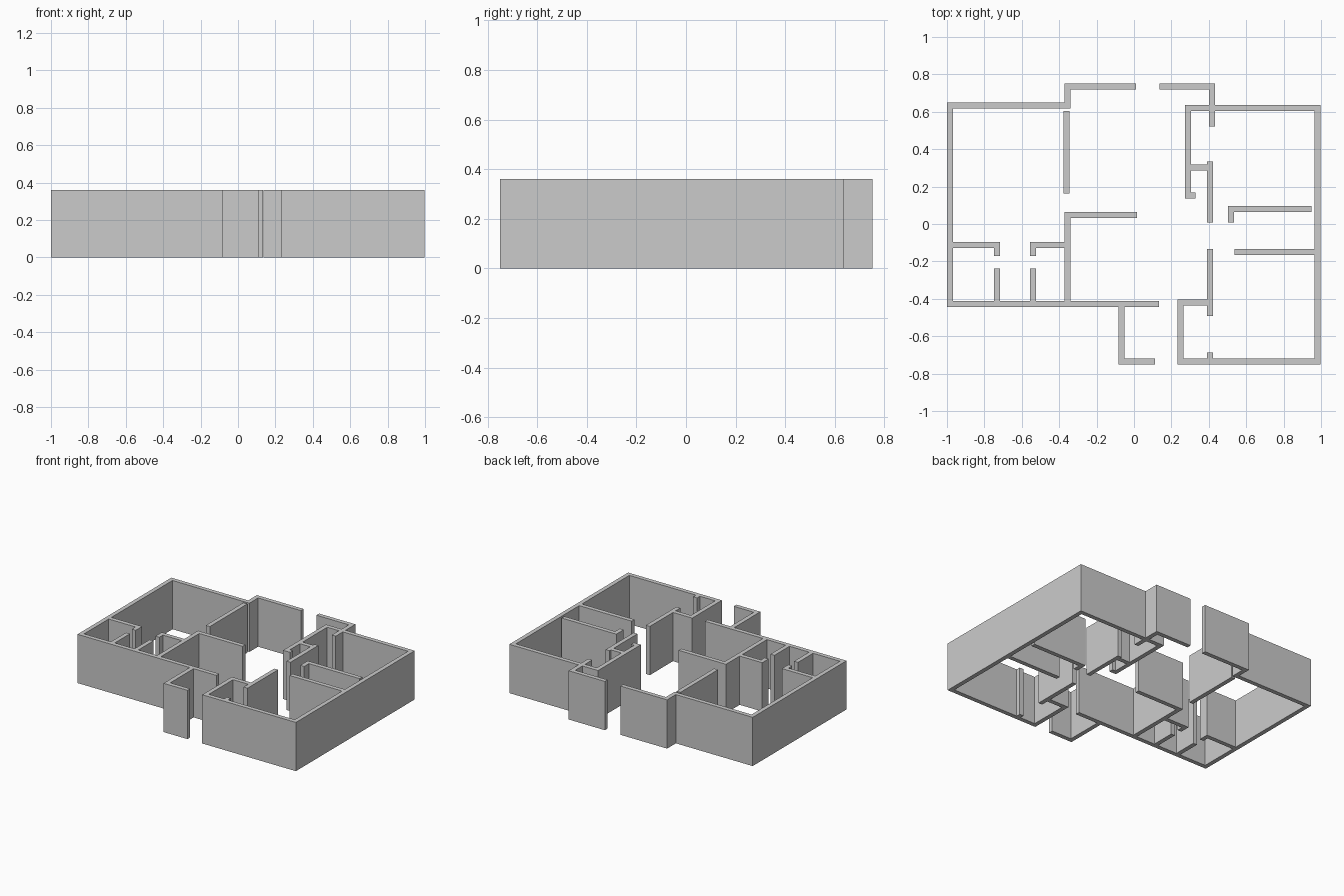
import bpy, bmesh
from mathutils import Vector

if "Cube" in bpy.data.objects:
    bpy.data.objects.remove(bpy.data.objects["Cube"])

HEIGHT, HALF = 0.36, 0.016   # wall height and half thickness


def wall(name, *points):
    """Extrude a mitred wall of constant thickness along a centre line."""
    pts = [Vector(p) for p in points]
    dirs = [(b - a).normalized() for a, b in zip(pts, pts[1:])]
    bm = bmesh.new()
    rings = []
    for i, p in enumerate(pts):
        n0 = dirs[max(i - 1, 0)].orthogonal()
        n1 = dirs[min(i, len(dirs) - 1)].orthogonal()
        off = (n0 + n1) / (1 + n0.dot(n1)) * HALF
        rings.append([bm.verts.new((*q, z)) for q, z in
                      ((p + off, 0), (p - off, 0), (p - off, HEIGHT), (p + off, HEIGHT))])
    for a, b in zip(rings, rings[1:]):
        for k in range(4):
            m = (k + 1) % 4
            bm.faces.new((a[k], a[m], b[m], b[k]))
    bm.faces.new(rings[0])
    bm.faces.new(rings[-1])
    bmesh.ops.recalc_face_normals(bm, faces=bm.faces)
    mesh = bpy.data.meshes.new(name)
    bm.to_mesh(mesh)
    bm.free()
    bpy.context.collection.objects.link(bpy.data.objects.new(name, mesh))


# Outer walls
wall("outer_wall_left", (.01, .736), (-.356, .736), (-.356, .634),
     (-.984, .634), (-.984, -.429), (.134, -.429))
wall("outer_wall_right", (.33, .153), (.289, .153), (.289, .621), (.982, .621),
     (.982, -.734), (.249, -.734), (.249, -.421), (.39, -.421))
wall("outer_wall_back", (.137, .736), (.417, .736), (.417, .637))
wall("entrance_wall", (-.067, -.445), (-.067, -.734), (.112, -.734))

# Left room partitions
wall("left_room_partition", (-.361, .603), (-.361, .164))
wall("living_partition", (.015, .049), (-.356, .049), (-.356, -.413))
wall("bathroom_wall_left", (-.968, -.111), (-.733, -.111), (-.733, -.17))
wall("bathroom_wall_right", (-.372, -.111), (-.54, -.111), (-.54, -.17))
for side, x in (("left", -.733), ("right", -.54)):
    wall(f"bathroom_jamb_{side}", (x, -.237), (x, -.413))

# Right room partitions
wall("back_closet_stub", (.417, .605), (.417, .522))
wall("closet_divider", (.305, .303), (.39, .303))
wall("hall_wall_back", (.406, .335), (.406, .009))
wall("hall_wall_front", (.406, -.135), (.406, -.491))
wall("front_door_stub", (.406, -.686), (.406, -.718))
wall("middle_room_wall", (.949, .079), (.519, .079), (.519, .009))
wall("front_room_wall", (.537, -.149), (.966, -.149))
